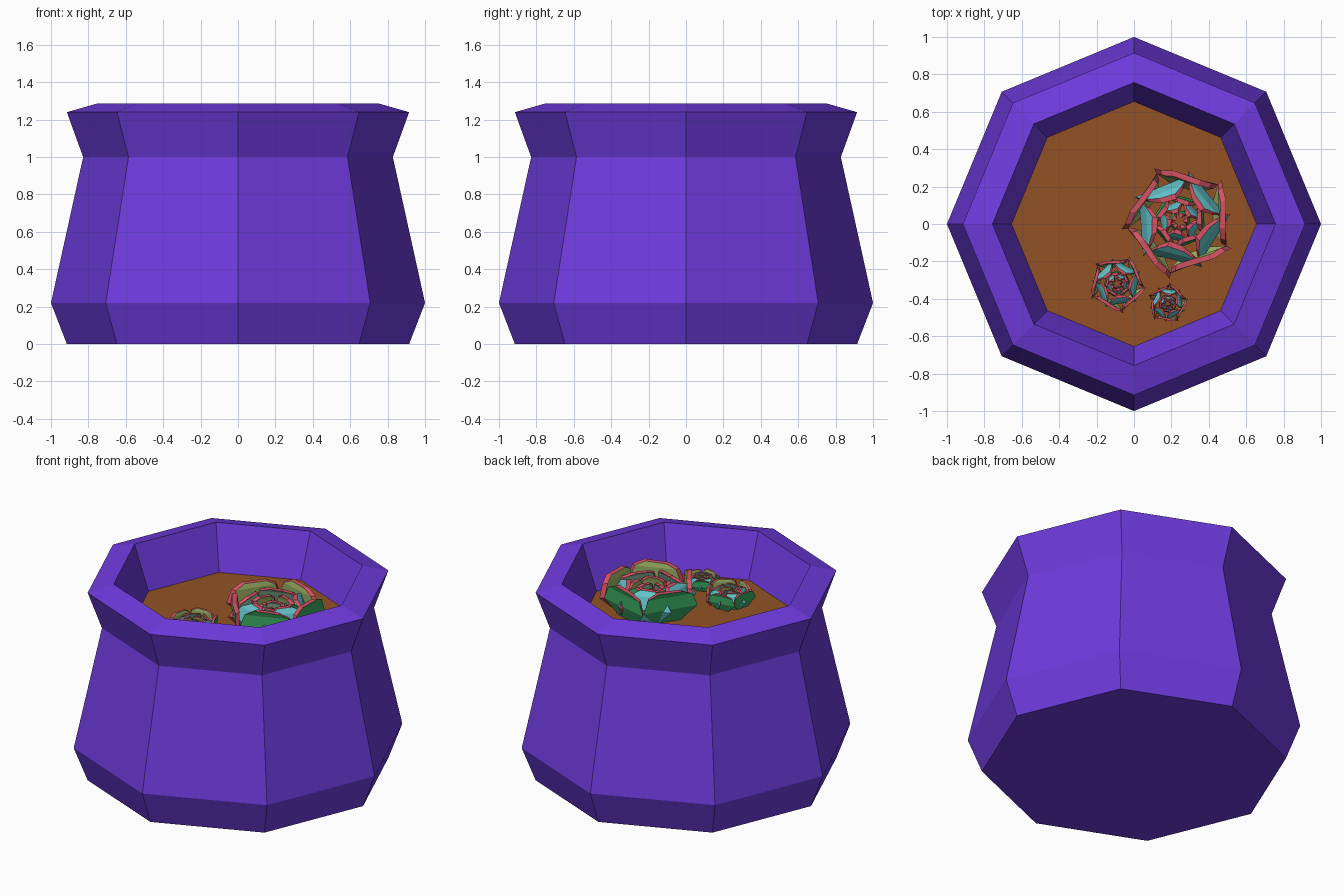
import bpy, bmesh, math
from mathutils import Vector

if "Cube" in bpy.data.objects:
    bpy.data.objects.remove(bpy.data.objects["Cube"])


def material(name, rgb):
    m = bpy.data.materials.new(name)
    lin = [((c / 255 + 0.055) / 1.055) ** 2.4 for c in rgb]
    m.diffuse_color = (*lin, 1)
    m.use_nodes = True
    m.node_tree.nodes["Principled BSDF"].inputs["Base Color"].default_value = m.diffuse_color
    return m


purple = material("purple glaze", (110, 59, 222))
brown = material("brown soil", (146, 82, 37))
leaf_mats = [material("leaf green", (58, 168, 98)),
             material("leaf olive", (160, 185, 105)),
             material("leaf teal", (98, 195, 202)),
             material("leaf sage", (160, 208, 180)),
             material("leaf edge red", (212, 82, 100))]
GREEN, OLIVE, TEAL, SAGE, RED = range(5)


def finish(name, bm, mats):
    me = bpy.data.meshes.new(name)
    bm.to_mesh(me)
    bm.free()
    for m in mats:
        me.materials.append(m)
    ob = bpy.data.objects.new(name, me)
    bpy.context.collection.objects.link(ob)
    return ob


def octagon(bm, r, z):
    return [bm.verts.new((r * math.cos(i * math.pi / 4), r * math.sin(i * math.pi / 4), z))
            for i in range(8)]


# Eight-sided pot: outer wall, lip and inner wall down to the soil
SOIL_Z = 1.0
bm = bmesh.new()
profile = [(0.915, 0), (1.0, 0.22), (0.828, 1.0), (0.915, 1.24), (0.757, 1.285), (0.655, SOIL_Z)]
loops = [octagon(bm, r, z) for r, z in profile]
for a, b in zip(loops, loops[1:]):
    for i in range(8):
        j = (i + 1) % 8
        bm.faces.new((a[i], a[j], b[j], b[i]))
bm.faces.new(loops[0][::-1])
finish("pot", bm, [purple])

# Soil
bm = bmesh.new()
bm.faces.new(octagon(bm, 0.655, SOIL_Z))
finish("soil", bm, [brown])


def add_leaf(bm, angle, r_mid, r_tip, h, outer, inner):
    """One faceted leaf: outer skin, inner skin and red edge."""
    rows = [(r_mid * 0.75, 0, 22), (r_mid, h * 0.45, 36),
            (r_mid * 0.5 + r_tip * 0.5, h * 0.85, 31), (r_tip, h, 17)]
    t = 0.02 + r_mid * 0.04

    def skin(inset):
        grid = []
        for r, z, half in rows:
            pair = []
            for side in (-1, 1):
                # one side sits further out so neighbouring leaves overlap
                rr = max(r * (1 + 0.05 * side) - inset, 0.01)
                a = angle + side * math.radians(half)
                pair.append(bm.verts.new((rr * math.cos(a), rr * math.sin(a), z)))
            grid.append(pair)
        return grid

    out, inn = skin(0), skin(t)

    def face(vs, mat):
        bm.faces.new(vs).material_index = mat

    for k in range(3):
        (a, b), (c, d) = out[k], out[k + 1]
        (e, f), (g, i) = inn[k], inn[k + 1]
        face((a, b, d, c), outer)
        face((f, e, g, i), inner)
        face((e, a, c, g), RED)
        face((b, f, i, d), RED)
    face((out[3][0], out[3][1], inn[3][1], inn[3][0]), RED)


# Nested leaf rings: widest radius, tip radius, height, outer and inner colour
RINGS = [(0.305, 0.265, 0.21, GREEN, OLIVE),
         (0.265, 0.16, 0.19, TEAL, SAGE),
         (0.165, 0.125, 0.165, GREEN, OLIVE),
         (0.13, 0.075, 0.145, TEAL, SAGE),
         (0.07, 0.045, 0.115, GREEN, OLIVE)]


def succulent(name, x, y, scale, turn):
    bm = bmesh.new()
    for k, ring in enumerate(RINGS):
        for i in range(5):
            add_leaf(bm, math.radians(turn + 36 * k + 72 * i), *ring)
    bmesh.ops.scale(bm, vec=(scale,) * 3, verts=bm.verts)
    bmesh.ops.translate(bm, vec=Vector((x, y, SOIL_Z)), verts=bm.verts)
    finish(name, bm, leaf_mats)


succulent("large_succulent", 0.245, 0.015, 0.98, 8)
succulent("medium_succulent", -0.09, -0.32, 0.5, 30)
succulent("small_succulent", 0.18, -0.425, 0.35, 50)
